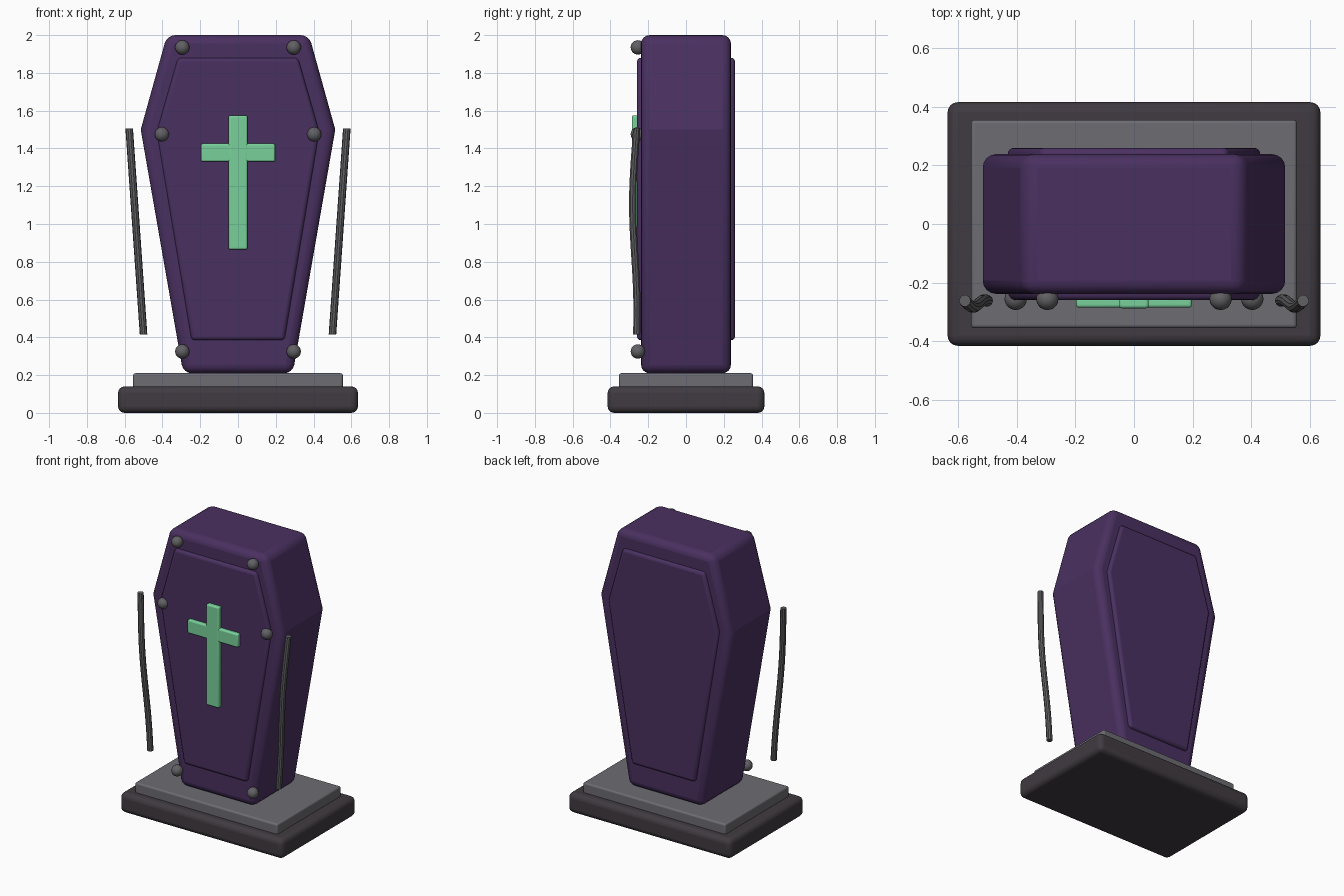
import bpy, bmesh, math
from mathutils import Vector

old = bpy.data.objects.get("Cube")
if old:
    bpy.data.objects.remove(old, do_unlink=True)


def material(name, rgb):
    m = bpy.data.materials.new(name)
    m.use_nodes = True
    m.diffuse_color = (*rgb, 1)
    bsdf = m.node_tree.nodes["Principled BSDF"]
    bsdf.inputs["Base Color"].default_value = (*rgb, 1)
    bsdf.inputs["Roughness"].default_value = 0.7
    return m


PURPLE = material("deep purple", (0.068, 0.030, 0.118))
GREEN = material("pale green", (0.19, 0.64, 0.33))
STONE = material("grey stone", (0.15, 0.15, 0.17))
DARK = material("dark stone", (0.052, 0.043, 0.052))
IRON = material("iron", (0.12, 0.12, 0.13))


def finish(bm, name, mat, bevel=0.0):
    """Turn a bmesh into a bevelled, smooth-shaded object."""
    bmesh.ops.recalc_face_normals(bm, faces=bm.faces)
    me = bpy.data.meshes.new(name)
    bm.to_mesh(me)
    bm.free()
    me.materials.append(mat)
    ob = bpy.data.objects.new(name, me)
    bpy.context.collection.objects.link(ob)
    if bevel:
        mod = ob.modifiers.new("bevel", 'BEVEL')
        mod.width = bevel
        mod.segments = 4
        mod.limit_method = 'ANGLE'
        mod.angle_limit = math.radians(30)
    bpy.ops.object.select_all(action='DESELECT')
    ob.select_set(True)
    bpy.context.view_layer.objects.active = ob
    bpy.ops.object.shade_smooth_by_angle(angle=math.radians(24))
    return ob


def box(name, half_x, y, z, mat, bevel):
    """Box centred on x, spanning the y and z ranges."""
    bm = bmesh.new()
    bmesh.ops.create_cube(bm, size=1)
    for v in bm.verts:
        v.co = (v.co.x * 2 * half_x,
                y[0] + (v.co.y + 0.5) * (y[1] - y[0]),
                z[0] + (v.co.z + 0.5) * (z[1] - z[0]))
    return finish(bm, name, mat, bevel)


def coffin_prism(name, half_profile, y, bevel):
    """Extrude a mirrored (x, z) half outline along y."""
    outline = half_profile + [(-x, z) for x, z in reversed(half_profile)]
    bm = bmesh.new()
    face = bm.faces.new([bm.verts.new((x, y[0], z)) for x, z in outline])
    ext = bmesh.ops.extrude_face_region(bm, geom=[face])
    moved = [g for g in ext["geom"] if isinstance(g, bmesh.types.BMVert)]
    bmesh.ops.translate(bm, verts=moved, vec=(0, y[1] - y[0], 0))
    return finish(bm, name, PURPLE, bevel)


# Stepped pedestal
box("pedestal_base", 0.635, (-0.415, 0.415), (0, 0.14), DARK, 0.035)
box("pedestal_step", 0.555, (-0.355, 0.355), (0.13, 0.21), STONE, 0.012)

# Coffin body with raised panels front and back
coffin_prism("coffin_body", [(0.29, 0.21), (0.515, 1.5), (0.376, 2.0)],
             (-0.238, 0.238), 0.045)
panel = [(0.246, 0.385), (0.43, 1.49), (0.318, 1.88)]
coffin_prism("front_panel", panel, (-0.259, -0.2), 0.02)
coffin_prism("back_panel", panel, (0.2, 0.259), 0.02)

# Cross on the lid
box("cross_upright", 0.05, (-0.287, -0.25), (0.865, 1.575), GREEN, 0.01)
box("cross_bar", 0.197, (-0.285, -0.25), (1.33, 1.425), GREEN, 0.01)

# Round studs and hanging rods on each side
for side, s in (("left", 1), ("right", -1)):
    for level, x, z in (("top", 0.295, 1.935), ("middle", 0.403, 1.475),
                        ("bottom", 0.295, 0.325)):
        bm = bmesh.new()
        bmesh.ops.create_uvsphere(bm, u_segments=20, v_segments=12, radius=0.038)
        bmesh.ops.translate(bm, verts=bm.verts, vec=(s * x, -0.255, z))
        finish(bm, f"{side}_{level}_stud", IRON)

    # Rod: rings swept down a gently waving line
    bm = bmesh.new()
    rings, sides, previous = 24, 10, None
    for i in range(rings + 1):
        t = i / rings
        sway = 0.01 * math.sin(t * math.pi * 2 - 0.6) + 0.006 * math.sin(t * math.pi)
        centre = Vector((s * (0.576 - 0.076 * t), -0.267 - sway, 1.505 - 1.09 * t))
        ring = []
        for k in range(sides):
            a = 2 * math.pi * k / sides
            ring.append(bm.verts.new(
                centre + Vector((math.cos(a), math.sin(a), 0)) * 0.02))
        if previous:
            for k in range(sides):
                n = (k + 1) % sides
                bm.faces.new((previous[k], previous[n], ring[n], ring[k]))
        if i in (0, rings):
            bm.faces.new(ring)
        previous = ring
    rod = finish(bm, f"{side}_rod", IRON)
    bpy.ops.object.shade_smooth_by_angle(angle=math.radians(40))
